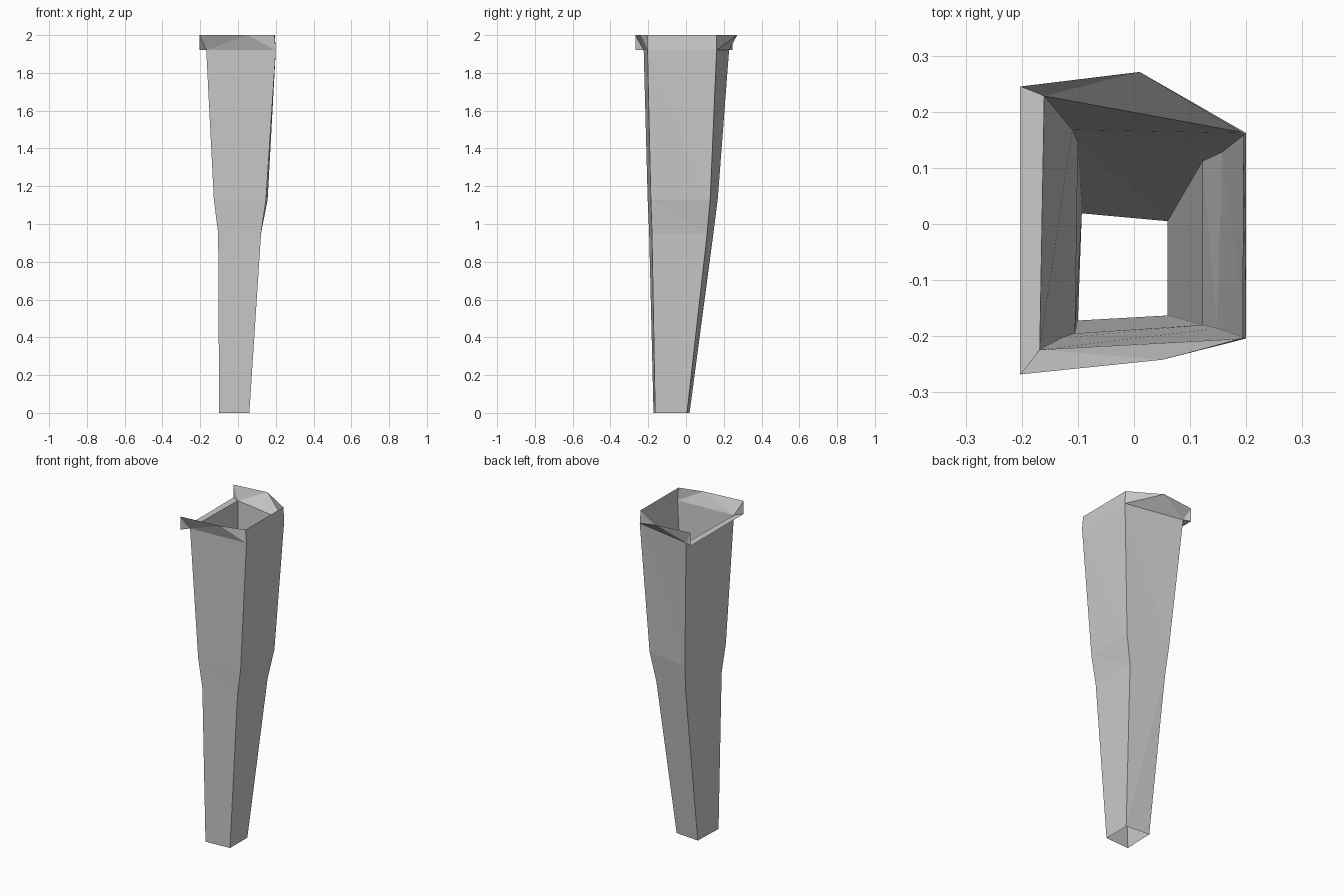
import bpy, bmesh

if "Cube" in bpy.data.objects:
    bpy.data.objects.remove(bpy.data.objects["Cube"])


def make_object(name, bm):
    mesh = bpy.data.meshes.new(name)
    bmesh.ops.recalc_face_normals(bm, faces=bm.faces[:])
    bm.to_mesh(mesh)
    bm.free()
    obj = bpy.data.objects.new(name, mesh)
    bpy.context.collection.objects.link(obj)
    return obj


# Rings: height, then corners front left, front right, back right, back left
RIM, TOP = 1.92, 2.0
rings = [
    (0.00, [(-0.10, -0.172), (0.06, -0.163), (0.06, 0.005), (-0.093, 0.019)]),
    (0.95, [(-0.105, -0.195), (0.122, -0.180), (0.122, 0.112), (-0.10, 0.145)]),
    (1.13, [(-0.128, -0.203), (0.148, -0.186), (0.157, 0.128), (-0.11, 0.168)]),
    (RIM, [(-0.168, -0.224), (0.20, -0.204), (0.20, 0.162), (-0.16, 0.228)]),
]

# Tapered open shaft
bm = bmesh.new()
loops = [[bm.verts.new((x, y, z)) for x, y in pts] for z, pts in rings]
for low, high in zip(loops, loops[1:]):
    for i in range(4):
        j = (i + 1) % 4
        bm.faces.new((low[i], low[j], high[j], high[i]))
bmesh.ops.triangulate(bm, faces=bm.faces[:])
make_object("shaft", bm)

# Flared collar: front and back flaps, right upright, left shelf
bm = bmesh.new()
fl, fr, br, bl = [bm.verts.new((x, y, RIM)) for x, y in rings[-1][1]]


def flap(left, right, corner, middle, right_top):
    """Folded flap rising from one rim edge; returns its outer corners."""
    low = bm.verts.new((*corner, RIM))
    high = bm.verts.new((*corner, TOP))
    mid = bm.verts.new((*middle, TOP))
    end = bm.verts.new((*right_top, TOP))
    for tri in ((left, low, high), (left, high, mid),
                (left, mid, right), (right, mid, end)):
        bm.faces.new(tri)
    return low, end


front_low, front_end = flap(fl, fr, (-0.203, -0.268), (0.05, -0.242), (0.193, -0.203))
back_low, back_end = flap(bl, br, (-0.203, 0.245), (0.01, 0.271), (0.195, 0.16))
bm.faces.new((fr, br, back_end, front_end))
bm.faces.new((fl, bl, back_low, front_low))
make_object("collar", bm)
